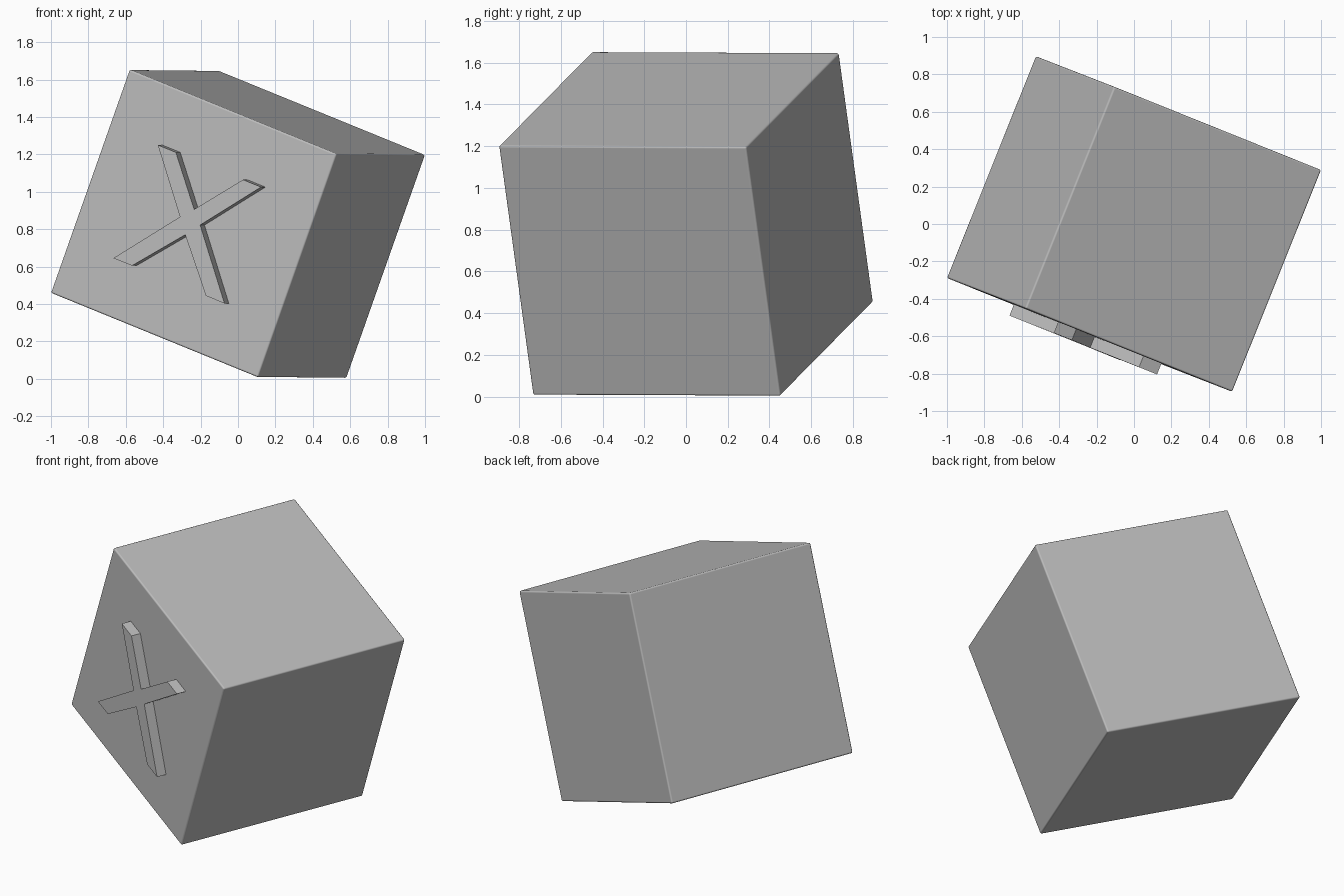
import bpy
import bmesh
from mathutils import Matrix, Vector

if "Cube" in bpy.data.objects:
    bpy.data.objects.remove(bpy.data.objects["Cube"], do_unlink=True)

SIZE = 1.277
MARK_DEPTH = 0.063

# Tilted frame shared by the block and its raised mark
depth_axis = Vector((0.475, 1.185, -0.005)).normalized()
side_axis = Vector((1.105, -0.44, -0.45))
side_axis = (side_axis - depth_axis * side_axis.dot(depth_axis)).normalized()
up_axis = side_axis.cross(depth_axis)
frame = Matrix((side_axis, depth_axis, up_axis)).transposed().to_4x4()
frame.translation = (0, 0, 0.828)

# Single plain grey
grey = bpy.data.materials.new("plain grey")
grey.use_nodes = True
colour = (0.5, 0.5, 0.5, 1)
grey.diffuse_color = colour
grey.node_tree.nodes["Principled BSDF"].inputs["Base Color"].default_value = colour


def add_part(name, bm):
    bmesh.ops.recalc_face_normals(bm, faces=bm.faces)
    mesh = bpy.data.meshes.new(name)
    bm.to_mesh(mesh)
    bm.free()
    mesh.materials.append(grey)
    obj = bpy.data.objects.new(name, mesh)
    bpy.context.collection.objects.link(obj)
    obj.matrix_world = frame
    return obj


# Block with finely rounded edges
bm = bmesh.new()
bmesh.ops.create_cube(bm, size=SIZE)
block = add_part("block", bm)
bevel = block.modifiers.new("soft edges", "BEVEL")
bevel.width = 0.01
bevel.segments = 3
bevel.harden_normals = True
for face in block.data.polygons:
    face.use_smooth = True

# Raised cross mark: right half of the outline, mirrored to the left
half = [(0, 0.08), (0.207, 0.328), (0.318, 0.328), (0.062, 0.014),
        (0.342, -0.328), (0.228, -0.328), (0, -0.065)]
outline = half + [(-x, z) for x, z in reversed(half[1:-1])]
bm = bmesh.new()
base = bm.faces.new([bm.verts.new((x, -SIZE / 2 + 0.01, z)) for x, z in outline])
top = bmesh.ops.extrude_face_region(bm, geom=[base])["geom"]
bmesh.ops.translate(bm, vec=(0, -MARK_DEPTH - 0.01, 0),
                    verts=[g for g in top if isinstance(g, bmesh.types.BMVert)])
add_part("cross_mark", bm)
